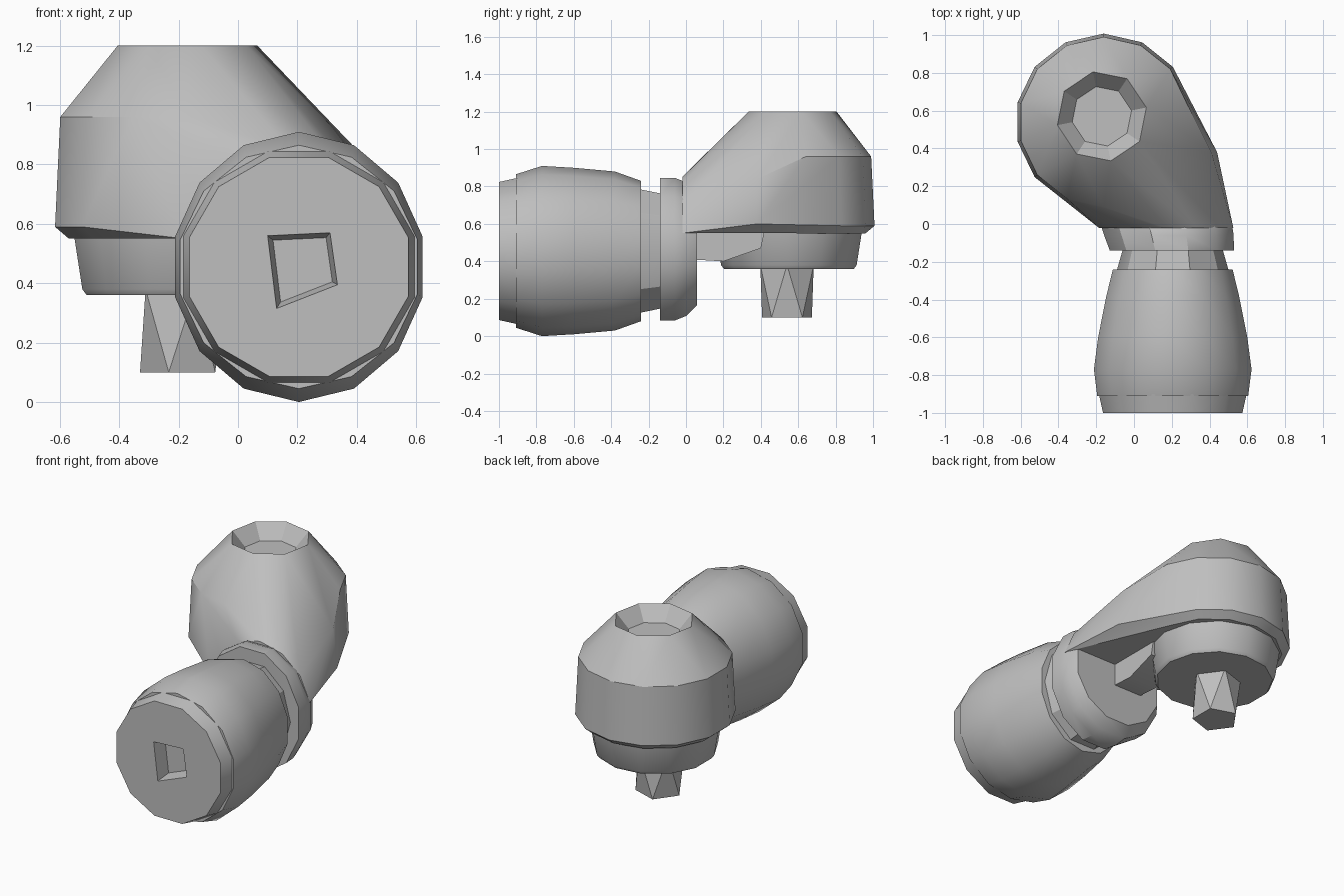
import bpy, bmesh
from math import sin, cos, pi
from mathutils import Vector

if "Cube" in bpy.data.objects:
    bpy.data.objects.remove(bpy.data.objects["Cube"])

grey = bpy.data.materials.new("light_grey")
grey.use_nodes = True
grey.diffuse_color = (0.52, 0.52, 0.52, 1)
grey.node_tree.nodes["Principled BSDF"].inputs["Base Color"].default_value = (0.52, 0.52, 0.52, 1)


def finish(bm, name, angle=30):
    bmesh.ops.recalc_face_normals(bm, faces=bm.faces)
    mesh = bpy.data.meshes.new(name)
    bm.to_mesh(mesh)
    bm.free()
    ob = bpy.data.objects.new(name, mesh)
    bpy.context.collection.objects.link(ob)
    mesh.materials.append(grey)
    bpy.ops.object.select_all(action='DESELECT')
    ob.select_set(True)
    bpy.context.view_layer.objects.active = ob
    bpy.ops.object.shade_smooth_by_angle(angle=angle * pi / 180)
    return ob


def ring(axis, n, centre, along, ra, rb, turn=0.0):
    """Ellipse of points around the y or z axis."""
    pts = []
    for i in range(n):
        a = 2 * pi * (i + turn) / n
        u, v = centre[0] + ra * cos(a), centre[1] + rb * sin(a)
        pts.append(Vector((u, along, v) if axis == 'y' else (u, v, along)))
    return pts


def loft(name, rings):
    """Bridge rings in order and cap both ends."""
    bm = bmesh.new()
    loops = [[bm.verts.new(p) for p in r] for r in rings]
    for a, b in zip(loops, loops[1:]):
        for i in range(len(a)):
            j = (i + 1) % len(a)
            bm.faces.new((a[i], a[j], b[j], b[i]))
    bm.faces.new(loops[0])
    bm.faces.new(loops[-1])
    return finish(bm, name)


def hull(points):
    bm = bmesh.new()
    for p in points:
        bm.verts.new(p)
    res = bmesh.ops.convex_hull(bm, input=bm.verts)
    loose = {g for g in res["geom_interior"] if isinstance(g, bmesh.types.BMVert)}
    bmesh.ops.delete(bm, geom=list(loose), context='VERTS')
    bmesh.ops.dissolve_limit(bm, angle_limit=0.03, verts=bm.verts, edges=bm.edges)
    return bm


# Motor drum lying along y
drum_c = (0.205, 0.455)
loft("motor_drum", [ring('y', 14, drum_c, y, rx, rz, 0.5) for y, rx, rz in (
    (-0.91, 0.41, 0.41), (-0.77, 0.428, 0.455), (-0.6, 0.405, 0.445),
    (-0.38, 0.36, 0.425), (-0.24, 0.325, 0.375))])

# End cap with a tapered square socket
bm = bmesh.new()
outer = [[bm.verts.new(p) for p in ring('y', 12, drum_c, y, r, r, 0.5)]
         for y, r in ((-0.9, 0.405), (-1, 0.382))]
for i in range(12):
    j = (i + 1) % 12
    bm.faces.new((outer[0][i], outer[0][j], outer[1][j], outer[1][i]))
bm.faces.new(outer[0])
mouth = [(0.335, 0.395), (0.31, 0.57), (0.1, 0.56), (0.13, 0.315)]
rim = [bm.verts.new((x, -1, z)) for x, z in mouth]
floor = [bm.verts.new((0.22 + (x - 0.22) * 0.8, -0.88, 0.46 + (z - 0.46) * 0.8)) for x, z in mouth]
bm.faces.new(floor)
for i in range(4):
    j = (i + 1) % 4
    bm.faces.new((rim[i], rim[j], floor[j], floor[i]))
    # Front face, one fan per socket side
    arc = [outer[1][(3 * i + k - 1) % 12] for k in range(4)]
    bm.faces.new(arc + [rim[j], rim[i]])
finish(bm, "end_cap")

# Narrow neck between drum and flange
loft("neck", [ring('y', 10, drum_c, y, rx, rz) for y, rx, rz in (
    (-0.26, 0.3, 0.35), (-0.12, 0.26, 0.32))])

# Flange that carries the arm
loft("flange", [ring('y', 12, (x, 0.465), y, rx, rz, 0.5) for x, y, rx, rz in (
    (0.2, -0.14, 0.34, 0.395), (0.185, -0.06, 0.355, 0.395),
    (0.17, 0.0, 0.36, 0.37), (0.18, 0.06, 0.32, 0.31))])

# Elbow shell: arch at the flange blending into a round domed head
head_c = (-0.16, 0.54)
points = [p for p in ring('y', 14, (0.17, 0.465), -0.02, 0.365, 0.385, 0.5) if p.z > 0.45]
for z, r in ((0.55, 0.42), (0.59, 0.468), (0.76, 0.462), (0.96, 0.45)):
    points += ring('z', 14, head_c, z, r, r, 0.5)
points += ring('z', 8, (-0.17, 0.57), 1.2, 0.24, 0.24, 0.25)
points += [Vector((0.44, 0.38, 0.6)), Vector((0.41, 0.38, 0.84))]
bm = hull(points)
# Sunken crown
crown = max(bm.faces, key=lambda f: f.calc_center_median().z)
bmesh.ops.inset_region(bm, faces=[crown], thickness=0.08, depth=-0.09)
finish(bm, "elbow_head")

# Output collar below the head
loft("output_collar", [ring('z', 13, (-0.17, 0.55), z, r, r) for z, r in (
    (0.57, 0.395), (0.38, 0.365), (0.36, 0.35))])

# Rib joining flange and collar
rib = [Vector((x, y, z)) for x in (0.0, 0.2) for y, z in (
    (0.03, 0.41), (0.2, 0.4), (0.4, 0.47), (0.42, 0.56), (0.03, 0.56))]
finish(hull(rib), "rib")

# Faceted output shaft
shaft = ring('z', 5, (-0.19, 0.54), 0.38, 0.15, 0.15) + ring('z', 5, (-0.19, 0.54), 0.1, 0.14, 0.14, 0.5)
finish(hull(shaft), "output_shaft", 20)
